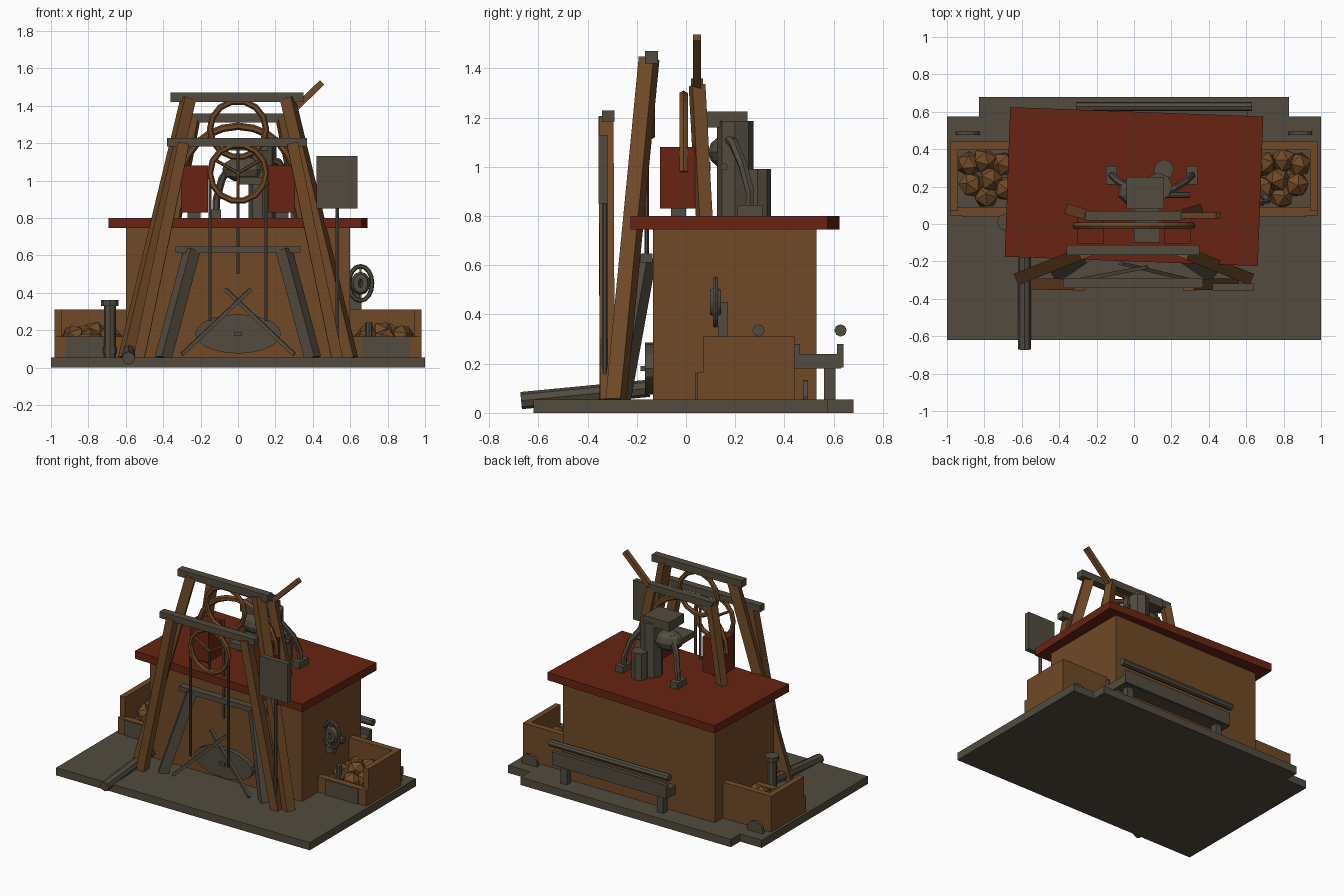
import bpy, bmesh, math, random
from mathutils import Vector, Matrix

random.seed(4)
cube = bpy.data.objects.get("Cube")
if cube:
    bpy.data.objects.remove(cube)


def material(name, rgb):
    m = bpy.data.materials.new(name)
    m.use_nodes = True
    m.diffuse_color = (*rgb, 1)
    m.node_tree.nodes["Principled BSDF"].inputs["Base Color"].default_value = (*rgb, 1)
    return m


WOOD = material("brown wood", (0.165, 0.068, 0.02))
GREY = material("weathered grey", (0.085, 0.071, 0.05))
RED = material("rust red", (0.135, 0.017, 0.006))


def finish(name, bm, mat, matrix=Matrix()):
    bm.transform(matrix)
    me = bpy.data.meshes.new(name)
    bm.to_mesh(me)
    bm.free()
    me.materials.append(mat)
    ob = bpy.data.objects.new(name, me)
    bpy.context.collection.objects.link(ob)
    return ob


def box(name, mat, x, y, z, turn=0):
    """Box from ranges, optionally turned about its own centre."""
    bm = bmesh.new()
    bmesh.ops.create_cube(bm, size=1)
    size = [r[1] - r[0] for r in (x, y, z)]
    mid = [(r[0] + r[1]) / 2 for r in (x, y, z)]
    return finish(name, bm, mat, Matrix.Translation(mid) @ Matrix.Rotation(turn, 4, "Z")
                  @ Matrix.Diagonal((*size, 1)))


def along(a, b):
    d = Vector(b) - Vector(a)
    return (Matrix.Translation((Vector(a) + Vector(b)) / 2)
            @ d.to_track_quat("Z", "Y").to_matrix().to_4x4()), d.length


def beam(name, mat, a, b, w, d=None):
    """Square timber between two points."""
    m, length = along(a, b)
    bm = bmesh.new()
    bmesh.ops.create_cube(bm, size=1)
    return finish(name, bm, mat, m @ Matrix.Diagonal((w, d or w, length, 1)))


def rod(name, mat, a, b, r, sides=8, scale=(1, 1)):
    """Faceted cylinder between two points."""
    m, length = along(a, b)
    bm = bmesh.new()
    bmesh.ops.create_cone(bm, cap_ends=True, segments=sides, radius1=r, radius2=r, depth=length)
    return finish(name, bm, mat, m @ Matrix.Diagonal((*scale, 1, 1)))


def tube(name, mat, points, r, closed=False, sides=6):
    """Faceted pipe swept along a path."""
    pts = [Vector(p) for p in points]
    n = len(pts)
    bm = bmesh.new()
    rings = []
    for i, p in enumerate(pts):
        before = pts[i - 1] if closed or i else p
        after = pts[(i + 1) % n] if closed or i < n - 1 else p
        t = (after - before).normalized()
        u = t.cross(Vector((0, 1, 0))).normalized()
        v = t.cross(u)
        angles = [2 * math.pi * k / sides for k in range(sides)]
        rings.append([bm.verts.new(p + r * (math.cos(g) * u + math.sin(g) * v)) for g in angles])
    for i in range(n if closed else n - 1):
        a, b = rings[i], rings[(i + 1) % n]
        for k in range(sides):
            j = (k + 1) % sides
            bm.faces.new((a[k], a[j], b[j], b[k]))
    if not closed:
        bm.faces.new(rings[0])
        bm.faces.new(rings[-1])
    bmesh.ops.recalc_face_normals(bm, faces=bm.faces)
    return finish(name, bm, mat)


def arc(cx, cy, cz, rx, rz, start, end, n):
    steps = [start + (end - start) * i / n for i in range(n + 1)]
    return [(cx + rx * math.cos(t), cy, cz + rz * math.sin(t)) for t in steps]


def ring(name, mat, x, y, z, rx, rz, r, n=14):
    return tube(name, mat, arc(x, y, z, rx, rz, 0, 2 * math.pi, n)[:-1], r, True)


# Ground slab, hut and crooked roof
box("ground_slab", GREY, (-1, 1), (-0.62, 0.575), (0, 0.055))
box("ground_slab_tab", GREY, (-0.83, 0.83), (0.575, 0.68), (0, 0.055))
box("hut_walls", WOOD, (-0.6, 0.6), (-0.135, 0.53), (0.055, 0.75))
box("hut_roof", RED, (-0.677, 0.677), (-0.2, 0.6), (0.745, 0.8), math.radians(-2.1))

# Parts found on both sides
for s, side in ((1, "left"), (-1, "right")):
    def sx(a, b):
        return tuple(sorted((s * a, s * b)))

    # Ore bin
    box(side + "_bin_outer_wall", WOOD, sx(0.94, 0.98), (0.07, 0.44), (0.055, 0.31))
    box(side + "_bin_back_wall", WOOD, sx(0.6, 0.97), (0.395, 0.44), (0.055, 0.31))
    box(side + "_bin_front_wall", WOOD, sx(0.6, 0.98), (0.045, 0.09), (0.055, 0.165))
    box(side + "_bin_floor", GREY, sx(0.6, 0.95), (0.08, 0.4), (0.055, 0.12))
    box(side + "_bin_patch", GREY, sx(0.66, 0.92), (0.037, 0.046), (0.055, 0.163))
    rod(side + "_bin_wheel", GREY, (s * 0.89, 0.475, 0.07), (s * 0.89, 0.495, 0.07), 0.063, 12)
    for x, y, z in ((0.8, 0.34, 0.17), (0.77, 0.24, 0.18), (0.87, 0.21, 0.16),
                    (0.88, 0.32, 0.16), (0.69, 0.19, 0.16), (0.7, 0.32, 0.16), (0.79, 0.15, 0.14)):
        bm = bmesh.new()
        bmesh.ops.create_icosphere(bm, subdivisions=1, radius=0.07)
        spin = Matrix.Rotation(random.uniform(0, 3), 4, (random.random(), 0.5, 1))
        finish(side + "_ore_rock", bm, WOOD, Matrix.Translation((s * x, y, z)) @ spin)

    # Timber frame legs
    beam(side + "_tall_leg", WOOD, (s * 0.6, -0.285, 0.05), (s * 0.265, -0.15, 1.44), 0.065)
    beam(side + "_front_leg", WOOD, (s * 0.53, -0.32, 0.05), (s * 0.29, -0.325, 1.2), 0.06)
    beam(side + "_roof_leg", WOOD, (s * 0.34, 0.075, 0.78), (s * 0.235, 0.045, 1.33), 0.055)
    beam(side + "_trestle_leg", GREY, (s * 0.4, -0.27, 0.05), (s * 0.245, -0.165, 0.63), 0.065)

    # Roof boxes and hoist ropes
    box(side + "_roof_box", RED, sx(0.16, 0.305), (-0.105, 0.045), (0.83, 1.08))
    box(side + "_roof_box_foot", GREY, sx(0.2, 0.27), (-0.06, 0), (0.8, 0.83))
    rod(side + "_hoist_rope", GREY, (s * 0.15, -0.32, 0.25), (s * 0.15, -0.32, 1.04), 0.009, 6)

    # Crossed poles and machine leg
    beam(side + "_crossed_pole", GREY, (s * 0.3, -0.3, 0.07), (s * -0.07, -0.22 + s * 0.01, 0.42), 0.02)
    foot = 0.095 + s * 0.215
    tube(side + "_machine_leg", GREY, [(0.095 + s * a, 0.26 - b, z) for a, b, z in
         ((0.05, 0.1, 1.12), (0.12, 0.07, 1.1), (0.18, 0.03, 1.01), (0.21, 0, 0.9), (0.215, 0, 0.8))], 0.02)
    box(side + "_machine_foot", GREY, (foot - 0.03, foot + 0.03), (0.21, 0.31), (0.8, 0.845))

# Cross beams
box("tall_beam", GREY, (-0.36, 0.35), (-0.167, -0.113), (1.42, 1.47))
box("front_beam", GREY, (-0.38, 0.37), (-0.342, -0.29), (1.183, 1.228))
box("roof_beam", GREY, (-0.26, 0.25), (0.02, 0.07), (1.31, 1.358))
box("trestle_beam", GREY, (-0.335, 0.335), (-0.185, -0.137), (0.612, 0.648))

# Hoist wheels with spokes
for name, y, z in (("front_wheel", -0.32, 1.04), ("tall_wheel", -0.14, 1.275)):
    ring(name, WOOD, 0, y, z, 0.15, 0.15, 0.017)
    if name == "front_wheel":
        for k in range(3):
            t = math.pi / 2 + k * 2 * math.pi / 3 + math.pi
            tip = (0.15 * math.cos(t), y, z + 0.15 * math.sin(t))
            rod(name + "_spoke", WOOD, (0, y, z), tip, 0.009, 6)
tube("roof_arch", WOOD, arc(0, -0.01, 0.98, 0.31, 0.31, 0, math.pi, 12), 0.02)
beam("lever", WOOD, (0.24, 0.045, 1.32), (0.45, 0.045, 1.525), 0.033)
rod("centre_rod", GREY, (0, -0.16, 0.5), (0, -0.16, 1.2), 0.009, 6)

# Roof machine
rod("tall_cylinder", GREY, (0.13, 0.2, 0.8), (0.13, 0.2, 1.185), 0.075)
rod("short_cylinder", GREY, (0.16, 0.29, 0.8), (0.16, 0.29, 0.99), 0.055)
box("machine_plate", GREY, (-0.04, 0.16), (0.08, 0.25), (1.16, 1.225))
box("machine_arm", GREY, (0, 0.14), (-0.1, 0.1), (0.98, 1.02))
bm = bmesh.new()
bmesh.ops.create_uvsphere(bm, u_segments=10, v_segments=6, radius=1)
finish("machine_body", bm, GREY, Matrix.Translation((0.03, 0.17, 1.06)) @ Matrix.Diagonal((0.12, 0.08, 0.07, 1)))
rod("machine_axle", GREY, (0.1, 0.155, 1.0), (0.3, 0.155, 1.0), 0.015)

# Round hatch against the hut
bm = bmesh.new()
bmesh.ops.create_cone(bm, cap_ends=True, segments=20, radius1=1, radius2=1, depth=1)
finish("oval_hatch", bm, GREY, Matrix.Translation((0, -0.15, 0.18))
       @ Matrix.Diagonal((0.23, 0.035, 0.105, 1)) @ Matrix.Rotation(math.pi / 2, 4, "X"))
box("hatch_knob", GREY, (-0.022, 0.022), (-0.185, -0.165), (0.17, 0.19))

# Sign board
box("sign_board", GREY, (0.42, 0.64), (-0.355, -0.318), (0.85, 1.13))
rod("sign_pole", GREY, (0.53, -0.33, 0.05), (0.53, -0.33, 0.86), 0.011, 6)

# Dial on its stand
ring("dial_rim", GREY, 0.655, 0.12, 0.45, 0.062, 0.092, 0.012, 16)
ring("dial_face_edge", GREY, 0.655, 0.12, 0.45, 0.025, 0.037, 0.026, 12)
beam("dial_spoke", GREY, (0.655, 0.12, 0.36), (0.655, 0.12, 0.54), 0.012)
box("dial_bracket", GREY, (0.6, 0.66), (0.13, 0.17), (0.31, 0.45))
rod("dial_stand", GREY, (0.7, 0.14, 0.12), (0.7, 0.14, 0.24), 0.02)

# Capped post and fallen pole
for name, r, lo, hi in (("post_shaft", 0.032, 0.055, 0.34), ("post_cap", 0.047, 0.33, 0.36),
                        ("post_collar", 0.037, 0.075, 0.11)):
    rod(name, GREY, (-0.685, 0.01, lo), (-0.685, 0.01, hi), r)
rod("fallen_pole", GREY, (-0.585, -0.67, 0.05), (-0.585, -0.15, 0.1), 0.035)

# Back trough with rollers
box("trough_floor", GREY, (-0.29, 0.61), (0.44, 0.63), (0.18, 0.24))
for y in (0.45, 0.625):
    box("trough_rim", GREY, (-0.29, 0.61), (y - 0.012, y + 0.014), (0.185, 0.28))
for x in (-0.22, 0.54):
    box("trough_leg", GREY, (x - 0.025, x + 0.025), (0.56, 0.607), (0.05, 0.19))
for y in (0.295, 0.628):
    rod("roller", GREY, (-0.31, y, 0.335), (0.63, y, 0.335), 0.025)
